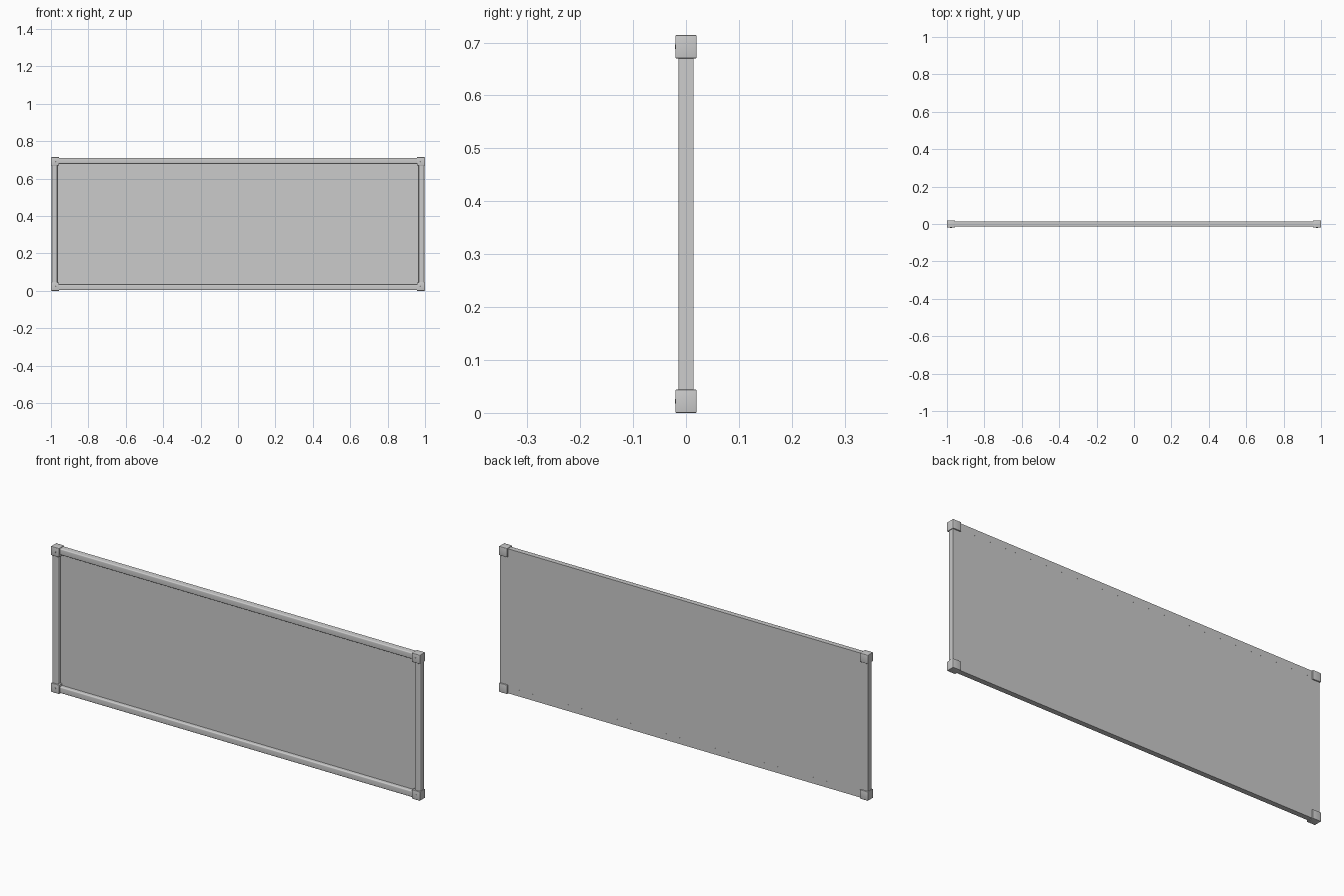
import bpy, bmesh, math

if "Cube" in bpy.data.objects:
    bpy.data.objects.remove(bpy.data.objects["Cube"])

H = 0.714          # overall height
BLOCK = 0.044      # corner block size
INSET = 0.003      # rails sit slightly inside the corner blocks


def add_mesh(name, bm, angle=35):
    bmesh.ops.recalc_face_normals(bm, faces=bm.faces)
    me = bpy.data.meshes.new(name)
    bm.to_mesh(me)
    bm.free()
    ob = bpy.data.objects.new(name, me)
    bpy.context.collection.objects.link(ob)
    bpy.context.view_layer.objects.active = ob
    ob.select_set(True)
    bpy.ops.object.shade_smooth_by_angle(angle=math.radians(angle))
    ob.select_set(False)
    return ob


def box(name, x, y, z, bevel=0.0):
    bm = bmesh.new()
    bmesh.ops.create_cube(bm, size=1)
    for v in bm.verts:
        for i, (lo, hi) in enumerate((x, y, z)):
            v.co[i] = lo if v.co[i] < 0 else hi
    if bevel:
        bmesh.ops.bevel(bm, geom=bm.edges[:], offset=bevel, segments=3,
                        profile=0.5, affect='EDGES')
    return add_mesh(name, bm)


def rail_profile():
    # (distance inward from outer edge, y): flat back, rounded front corners
    pts = [(0, 0.0145)]
    r = 0.005
    for cx, a0 in ((r, 180), (0.031 - r, 270)):
        for k in range(6):
            a = math.radians(a0 + 18 * k)
            pts.append((cx + r * math.cos(a), -0.0095 + r * math.sin(a)))
    pts.append((0.031, 0.0145))
    return pts


def rail(name, place, a, b):
    # extrude the profile between a and b; place maps (inward, y, along) to xyz
    bm = bmesh.new()
    rings = [[bm.verts.new(place(u, y, t)) for u, y in rail_profile()] for t in (a, b)]
    n = len(rings[0])
    for i in range(n):
        j = (i + 1) % n
        bm.faces.new((rings[0][i], rings[0][j], rings[1][j], rings[1][i]))
    for ring in rings:
        bm.faces.new(ring)
    return add_mesh(name, bm)


# board surface, recessed behind the frame front and flush with its back
box("board_panel", (-0.99, 0.99), (0.004, 0.0144), (0.01, H - 0.01))

# frame rails
end = 1 - BLOCK / 2
rail("bottom_rail", lambda u, y, t: (t, y, INSET + u), -end, end)
rail("top_rail", lambda u, y, t: (t, y, H - INSET - u), -end, end)
for s, side in ((-1, "left"), (1, "right")):
    rail(side + "_rail", lambda u, y, t: (s * (1 - INSET - u), y, t),
         BLOCK / 2, H - BLOCK / 2)

# corner blocks with a small screw on the front
for s, side in ((-1, "left"), (1, "right")):
    for z0, level in ((0, "bottom"), (H - BLOCK, "top")):
        x = sorted((s, s * (1 - BLOCK)))
        box(f"{level}_{side}_corner", x, (-0.02, 0.02), (z0, z0 + BLOCK), 0.002)
        bm = bmesh.new()
        bmesh.ops.create_cone(bm, cap_ends=True, segments=20, radius1=0.005,
                              radius2=0.004, depth=0.002)
        for v in bm.verts:
            px, py, pz = v.co
            v.co = (s * (1 - BLOCK / 2) + px, -0.02 - pz * 0.5, z0 + BLOCK / 2 + py)
        add_mesh(f"{level}_{side}_screw", bm)
